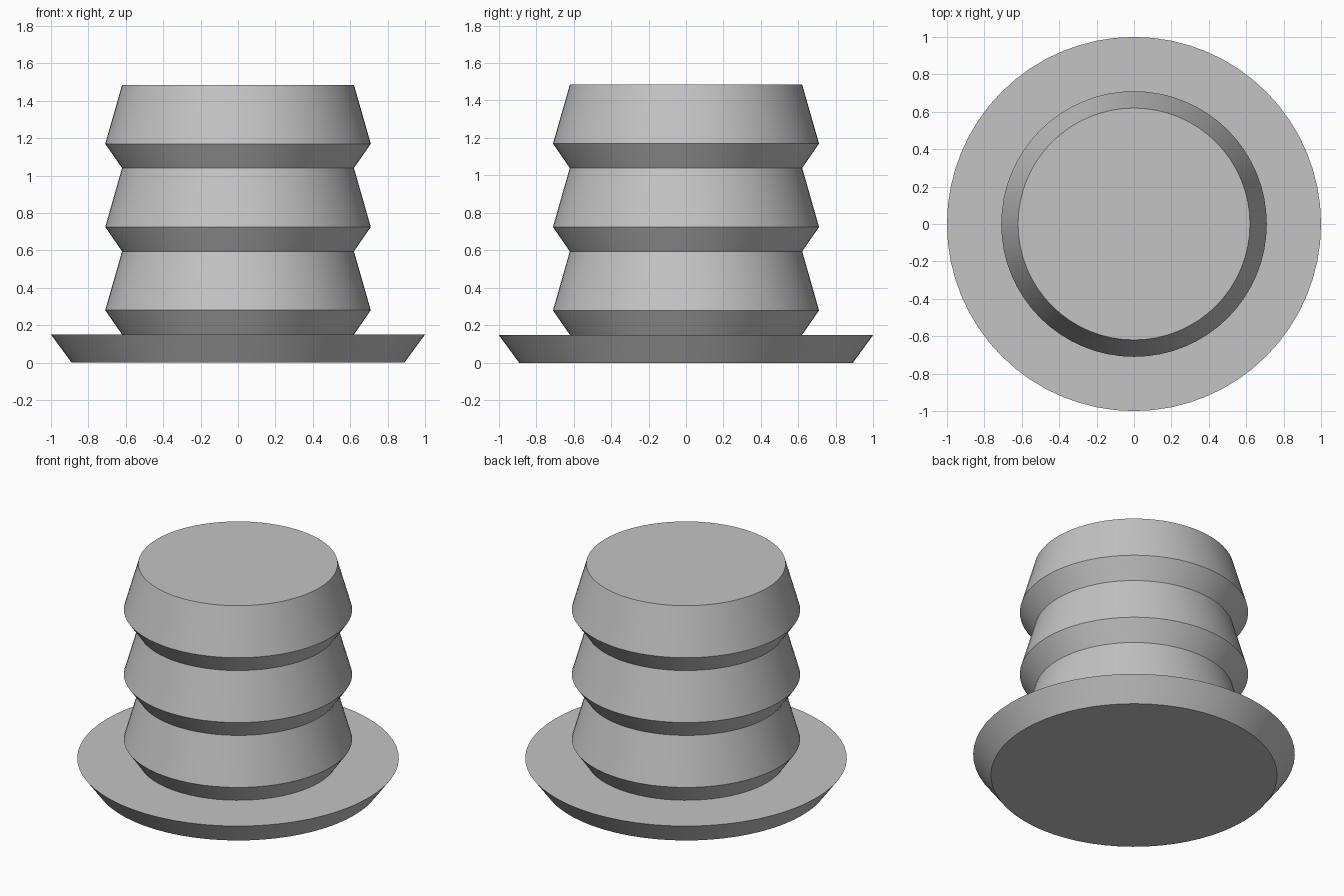
import bpy
import bmesh
import math

cube = bpy.data.objects.get("Cube")
if cube:
    bpy.data.objects.remove(cube, do_unlink=True)

SEGMENTS = 64

# Plain grey plastic
grey = bpy.data.materials.new("grey")
grey.use_nodes = True
colour = (0.55, 0.55, 0.55, 1.0)
grey.diffuse_color = colour
grey.node_tree.nodes["Principled BSDF"].inputs["Base Color"].default_value = colour
grey.node_tree.nodes["Principled BSDF"].inputs["Roughness"].default_value = 0.6

# One continuous profile: flange, then three tapered barbs
FLANGE_TOP, PITCH, LIP = 0.15, 0.445, 0.13
NECK_R, BARB_R = 0.62, 0.71
profile = [(0.89, 0.0), (1.0, FLANGE_TOP), (NECK_R, FLANGE_TOP)]
for i in range(3):
    base = FLANGE_TOP + i * PITCH
    profile += [(BARB_R, base + LIP), (NECK_R, base + PITCH)]

# Lathe the profile into a closed solid
bm = bmesh.new()
rings = []
for radius, z in profile:
    ring = []
    for s in range(SEGMENTS):
        a = 2 * math.pi * s / SEGMENTS
        ring.append(bm.verts.new((radius * math.cos(a), radius * math.sin(a), z)))
    rings.append(ring)
for lower, upper in zip(rings, rings[1:]):
    for s in range(SEGMENTS):
        n = (s + 1) % SEGMENTS
        bm.faces.new((lower[s], lower[n], upper[n], upper[s]))
bm.faces.new(list(reversed(rings[0])))
bm.faces.new(rings[-1])
bmesh.ops.recalc_face_normals(bm, faces=bm.faces)

mesh = bpy.data.meshes.new("ribbed_plug")
bm.to_mesh(mesh)
bm.free()
mesh.materials.append(grey)
plug = bpy.data.objects.new("ribbed_plug", mesh)
bpy.context.collection.objects.link(plug)

# Smooth round the barrel, crisp at the rims
bpy.ops.object.select_all(action='DESELECT')
plug.select_set(True)
bpy.context.view_layer.objects.active = plug
bpy.ops.object.shade_smooth_by_angle(angle=math.radians(25))
